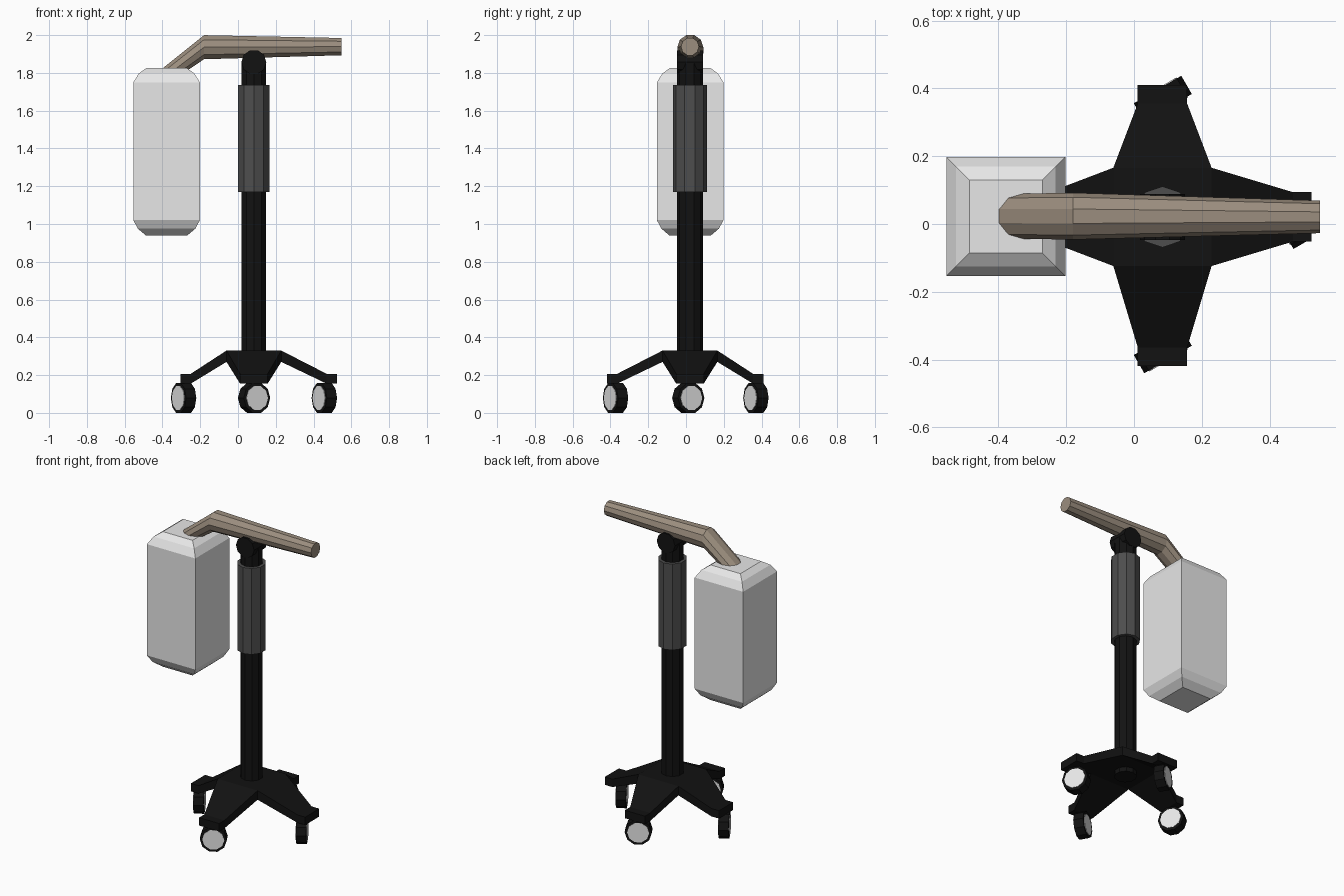
import bpy, bmesh, math
from mathutils import Vector

if "Cube" in bpy.data.objects:
    bpy.data.objects.remove(bpy.data.objects["Cube"])

CX, CY = 0.084, 0.021      # pole axis


def material(name, rgb):
    m = bpy.data.materials.new(name)
    m.diffuse_color = (*rgb, 1)
    m.use_nodes = True
    m.node_tree.nodes["Principled BSDF"].inputs["Base Color"].default_value = m.diffuse_color
    return m


BLACK = material("black_metal", (0.006, 0.006, 0.006))
GREY = material("dark_grey_grip", (0.075, 0.075, 0.075))
BROWN = material("warm_brown", (0.33, 0.27, 0.21))
WHITE = material("off_white", (0.8, 0.8, 0.8))


def loft(name, rings, mat):
    """Skin a list of equal-sized closed rings and cap both ends."""
    bm = bmesh.new()
    vs = [[bm.verts.new(p) for p in ring] for ring in rings]
    n = len(vs[0])
    for a, b in zip(vs, vs[1:]):
        for i in range(n):
            j = (i + 1) % n
            bm.faces.new((a[i], a[j], b[j], b[i]))
    bm.faces.new(vs[0][::-1])
    bm.faces.new(vs[-1])
    bmesh.ops.recalc_face_normals(bm, faces=bm.faces)
    me = bpy.data.meshes.new(name)
    bm.to_mesh(me)
    bm.free()
    me.materials.append(mat)
    ob = bpy.data.objects.new(name, me)
    bpy.context.collection.objects.link(ob)
    return ob


def ring(center, u, v, n=10, start=0.0):
    """Polygon ring spanned by the two radius vectors u and v."""
    c, u, v = Vector(center), Vector(u), Vector(v)
    angles = [start + math.tau * i / n for i in range(n)]
    return [c + u * math.cos(a) + v * math.sin(a) for a in angles]


def prism(name, a, b, u, v, mat, start=0.0):
    return loft(name, [ring(a, u, v, 10, start), ring(b, u, v, 10, start)], mat)


def square(cx, cy, half, z):
    return [Vector((cx + sx * half, cy + sy * half, z))
            for sx, sy in ((-1, -1), (1, -1), (1, 1), (-1, 1))]


# Pole, sleeve and rounded pivot at the top
prism("pole", (CX, CY, 0.24), (CX, CY, 1.86), (0, 0.068, 0), (0.068, 0, 0), BLACK)
prism("pole_sleeve", (CX, CY, 1.17), (CX, CY, 1.735), (0, 0.09, 0), (0.087, 0, 0), GREY)
prism("pivot", (CX, CY - 0.068, 1.857), (CX, CY + 0.068, 1.857),
      (0.066, 0, 0), (0, 0, 0.066), BLACK)

# Bent tapering arm
loft("arm", [
    ring((0.549, 0.021, 1.939), (0, 0.048, 0), (0, 0, 0.048)),
    ring((-0.18, 0.023, 1.936), (0, 0.069, 0), (0, 0, 0.067)),
    ring((-0.372, 0.023, 1.79), (0, 0.066, 0), (-0.073, 0, 0)),
], BROWN)

# Hanging box with stepped chamfers
loft("hanging_box", [square(-0.378, 0.022, h, z) for h, z in (
    (0.108, 0.938), (0.152, 0.975), (0.176, 1.02),
    (0.176, 1.75), (0.147, 1.797), (0.108, 1.825))], WHITE)

# Base hub
loft("base_hub", [square(CX, CY, 0.145, 0.27), square(CX, CY, 0.145, 0.33)], BLACK)

# Four sloping legs with flat tips: direction and reach
for i, (dx, dy, reach) in enumerate(((1, 0, 0.44), (0, 1, 0.389),
                                     (-1, 0, 0.389), (0, -1, 0.44))):
    d, s = Vector((dx, dy, 0)), Vector((-dy, dx, 0))
    sections = []
    for dist, w, lo, hi in ((0.145, 0.145, 0.27, 0.33),
                            (reach - 0.055, 0.073, 0.155, 0.207),
                            (reach, 0.073, 0.155, 0.207)):
        p = Vector((CX, CY, 0)) + d * dist
        sections.append([p + s * a * w + Vector((0, 0, z))
                         for a, z in ((-1, lo), (1, lo), (1, hi), (-1, hi))])
    loft(f"base_leg_{i}", sections, BLACK)

# Casters: each wheel is swivelled 30 degrees and carries two light caps
up = Vector((0, 0, 1))
for i, (x, y, deg) in enumerate(((0.457, 0.012, 30), (0.085, 0.37, -60),
                                 (-0.288, 0.012, 30), (0.085, -0.373, -60))):
    t = math.radians(deg)
    axis = Vector((math.cos(t), math.sin(t), 0))
    side = Vector((-axis.y, axis.x, 0))
    c = Vector((x, y, 0.079))
    prism(f"caster_wheel_{i}", c - axis * 0.031, c + axis * 0.031,
          side * 0.081, up * 0.083, BLACK)
    for k, sgn in enumerate((-1, 1)):
        prism(f"wheel_cap_{i}_{k}", c + axis * sgn * 0.029, c + axis * sgn * 0.034,
              side * 0.066, up * 0.066, WHITE)
